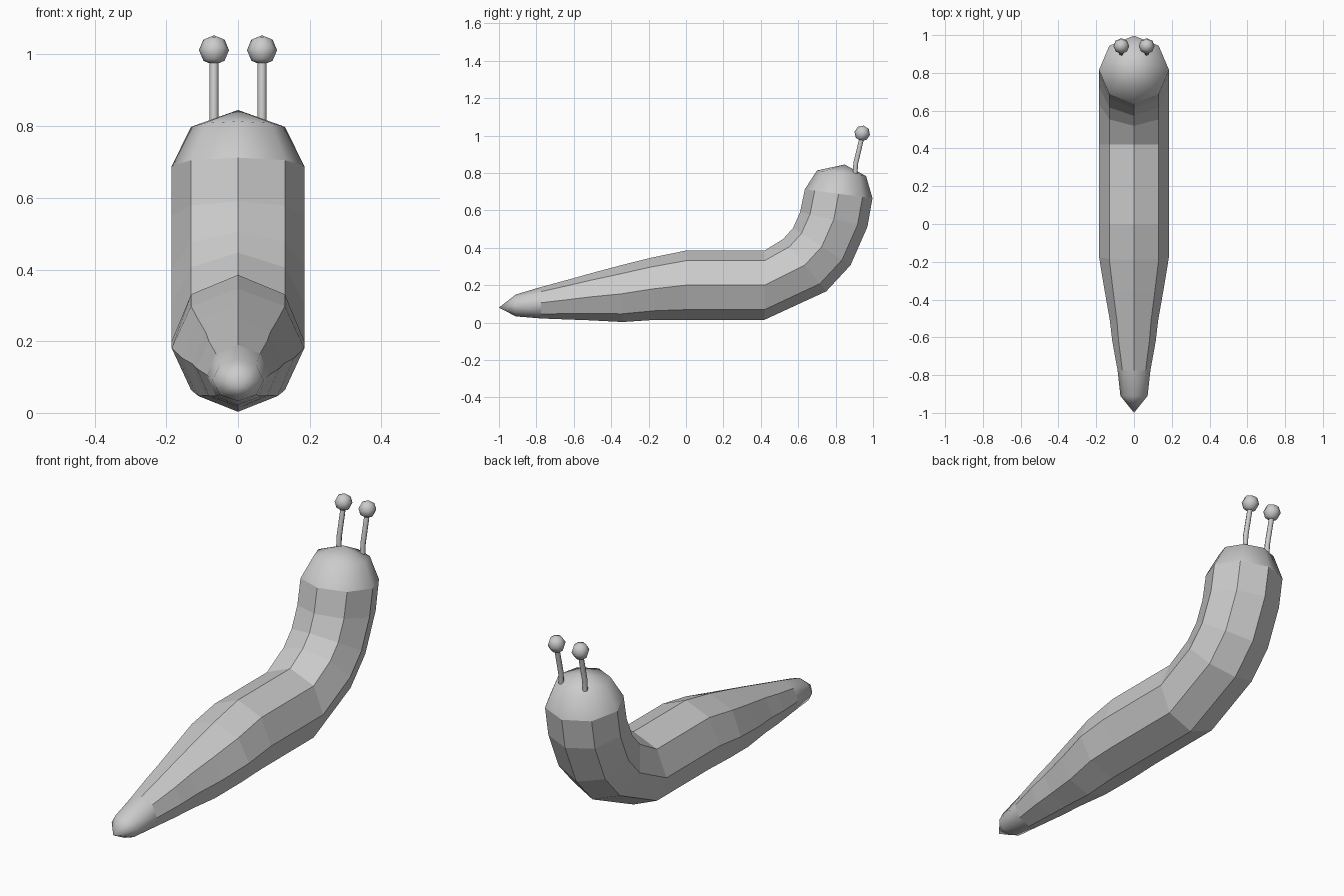
import bpy, bmesh, math
from mathutils import Vector, Matrix

if "Cube" in bpy.data.objects:
    bpy.data.objects.remove(bpy.data.objects["Cube"])

SIDES = 8


def make_object(name, bm):
    bmesh.ops.recalc_face_normals(bm, faces=bm.faces)
    me = bpy.data.meshes.new(name)
    bm.to_mesh(me)
    bm.free()
    ob = bpy.data.objects.new(name, me)
    bpy.context.collection.objects.link(ob)
    return ob


def ring(bm, top, bottom, rx):
    """Elliptical ring spanning two (y, z) points, with half width rx."""
    t, b = Vector((0, *top)), Vector((0, *bottom))
    c, up = (t + b) / 2, (t - b) / 2
    return [bm.verts.new(c + up * math.cos(a) + Vector((rx * math.sin(a), 0, 0)))
            for a in (i * math.tau / SIDES for i in range(SIDES))]


def bridge(bm, a, b, smooth):
    for i in range(SIDES):
        j = (i + 1) % SIDES
        bm.faces.new((a[i], a[j], b[j], b[i])).smooth = smooth


def cap(bm, loop, tip):
    v = bm.verts.new((0, *tip))
    for i in range(SIDES):
        bm.faces.new((loop[i], loop[(i + 1) % SIDES], v)).smooth = True


# Body: rings from tail to head as (top y,z), (bottom y,z), half width
R = 0.185
sections = [
    ((-0.91, 0.15), (-0.91, 0.033), 0.072),
    ((-0.775, 0.19), (-0.775, 0.022), 0.087),
    ((-0.62, 0.232), (-0.62, 0.016), 0.115),
    ((-0.51, 0.263), (-0.51, 0.012), 0.128),
    ((-0.36, 0.303), (-0.34, 0.003), 0.156),
    ((-0.19, 0.346), (-0.16, 0.015), R),
    ((0.0, 0.385), (0.0, 0.015), R),
    ((0.42, 0.385), (0.42, 0.015), R),
    ((0.52, 0.447), (0.75, 0.167), R),
    ((0.572, 0.505), (0.88, 0.307), R),
    ((0.61, 0.59), (0.97, 0.512), R),
    ((0.635, 0.712), (0.997, 0.665), R),
    ((0.70, 0.813), (0.963, 0.783), 0.131),
]
bm = bmesh.new()
rings = [ring(bm, *s) for s in sections]
last = len(rings) - 2
for i in range(len(rings) - 1):
    bridge(bm, rings[i], rings[i + 1], i in (0, last))
# Rounded tail tip and head dome
cap(bm, rings[0], (-1.0, 0.08))
cap(bm, rings[-1], (0.848, 0.845))
make_object("slug_body", bm)

# Eye stalks and eyeballs
for side, label in ((-1, "left"), (1, "right")):
    x = side * 0.067
    bm = bmesh.new()
    path = [((0.891, 0.785), (0.916, 0.785)),
            ((0.895, 0.855), (0.920, 0.848)),
            ((0.929, 0.995), (0.953, 0.988))]
    loops = [ring(bm, a, b, 0.0125) for a, b in path]
    for a, b in zip(loops, loops[1:]):
        bridge(bm, a, b, True)
    bm.faces.new(loops[0])
    bm.faces.new(loops[-1])
    bmesh.ops.translate(bm, verts=bm.verts, vec=(x, 0, 0))
    make_object(label + "_eye_stalk", bm)

    bm = bmesh.new()
    tilt = Matrix.Translation((x, 0.942, 1.012)) @ Matrix.Rotation(-0.2, 4, 'X')
    bmesh.ops.create_uvsphere(bm, u_segments=8, v_segments=4, radius=0.042, matrix=tilt)
    for f in bm.faces:
        f.smooth = True
    make_object(label + "_eyeball", bm)
